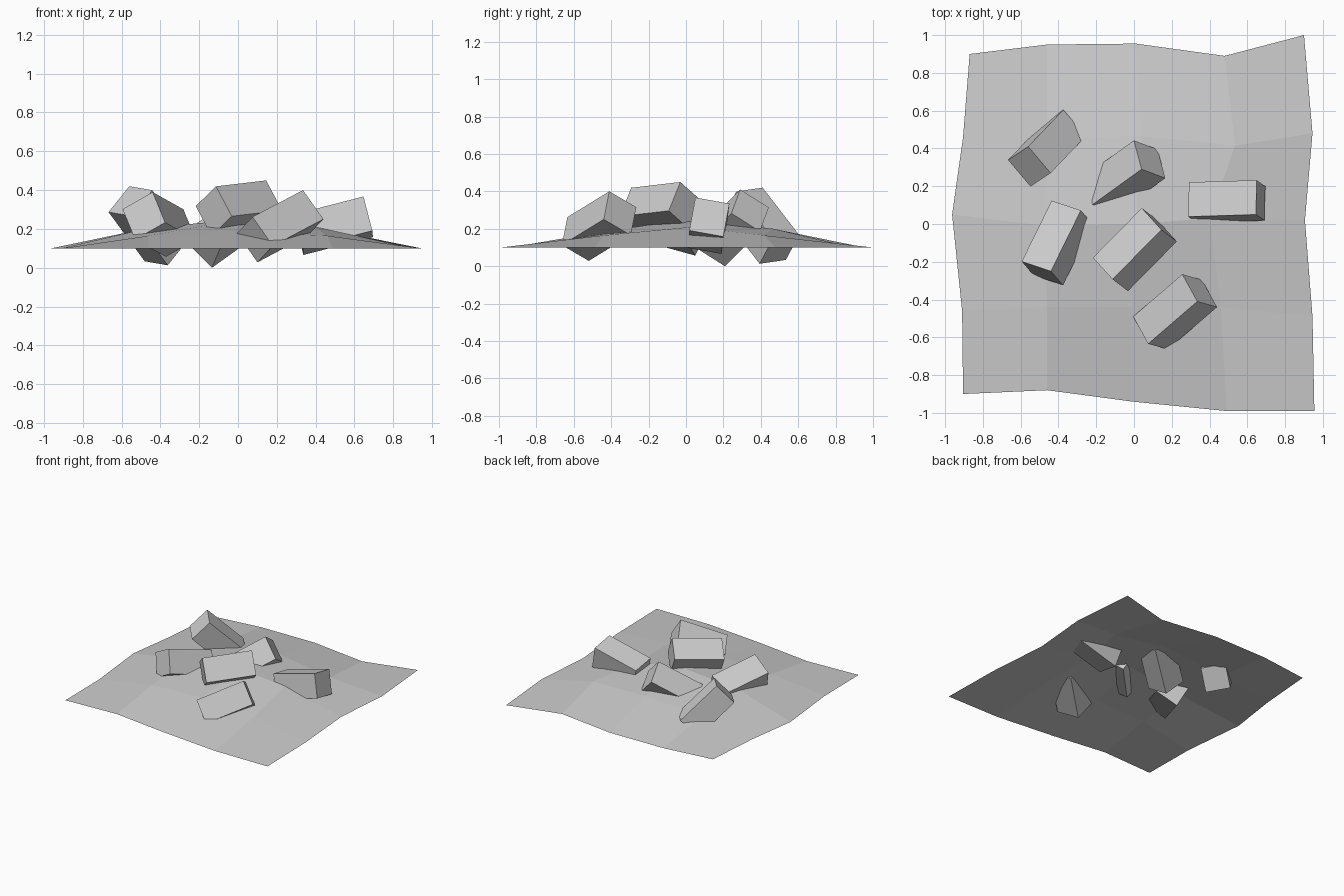
import bpy
from mathutils import Vector

if "Cube" in bpy.data.objects:
    bpy.data.objects.remove(bpy.data.objects["Cube"])


def add_mesh(name, verts, faces):
    mesh = bpy.data.meshes.new(name)
    mesh.from_pydata(verts, [], faces)
    mesh.update()
    obj = bpy.data.objects.new(name, mesh)
    bpy.context.collection.objects.link(obj)
    return obj


# Low mound: an uneven 4 x 4 sheet with its rim level at z = 0.1
rows = [
    [(-.905, -.90), (-.46, -.88), (-.01, -.94), (.49, -.99), (.955, -.99)],
    [(-.91, -.46), (-.46, -.44), (-.01, -.44), (.46, -.44), (.945, -.49)],
    [(-.963, .05), (-.46, -.01), (.01, 0), (.40, .03), (.905, .02)],
    [(-.905, .46), (-.46, .45), (.04, .465), (.535, .415), (.945, .48)],
    [(-.87, .90), (-.46, .95), (.01, .955), (.48, .89), (.90, 1.0)],
]
inner_heights = [[.165, .185, .165], [.205, .25, .21], [.165, .20, .165]]
verts = []
for j, row in enumerate(rows):
    for i, (x, y) in enumerate(row):
        inside = 0 < i < 4 and 0 < j < 4
        verts.append((x, y, inner_heights[j - 1][i - 1] if inside else .1))
faces = [(j * 5 + i, j * 5 + i + 1, j * 5 + i + 6, j * 5 + i + 5)
         for j in range(4) for i in range(4)]
add_mesh("ground_mound", verts, faces)

# Half-buried blocks: highest corner and two square edges, third edge derived
THICK = .185
LENGTH = .37
BOX_FACES = [(0, 1, 3, 2), (4, 6, 7, 5), (0, 4, 5, 1),
             (2, 3, 7, 6), (0, 2, 6, 4), (1, 5, 7, 3)]


def block(name, corner, a, b, flip=1):
    p = Vector(corner)
    a = Vector(a).normalized() * THICK
    b = Vector(b)
    b = (b - a * (b.dot(a) / a.dot(a))).normalized() * THICK
    c = a.cross(b).normalized() * LENGTH * flip
    pts = [p + a * i + b * j + c * k
           for i in (0, 1) for j in (0, 1) for k in (0, 1)]
    faces = BOX_FACES if flip > 0 else [f[::-1] for f in BOX_FACES]
    add_mesh(name, pts, faces)


block("block_back_left", (-.56, .41, .42), (.116, -.137, -.02), (-.111, -.063, -.13))
block("block_back_middle", (.04, .29, .41), (-.04, .15, -.095), (.115, -.05, -.11))
block("block_right", (.646, .05, .367), (.003, .195, -.035), (.05, -.035, -.19))
block("block_left", (-.44, -.25, .39), (-.158, .053, -.09), (.058, -.074, -.165), -1)
block("block_centre", (.145, -.03, .45), (.085, -.065, -.16), (-.10, .11, -.099))
block("block_front_right", (.335, -.41, .40), (-.08, .145, -.085), (.10, -.03, -.14))

# The right and centre blocks must run towards -x from their high corner
for obj in bpy.data.objects:
    if obj.name in {"block_right", "block_centre"}:
        v = obj.data.vertices
        if v[1].co.x > v[0].co.x:
            edge = v[1].co - v[0].co
            for k in (1, 3, 5, 7):
                v[k].co -= 2 * edge
            obj.data.flip_normals()

# Outward normals on every block
import bmesh
for obj in bpy.data.objects:
    if obj.name.startswith("block"):
        bm = bmesh.new()
        bm.from_mesh(obj.data)
        bmesh.ops.recalc_face_normals(bm, faces=bm.faces)
        bm.to_mesh(obj.data)
        bm.free()
